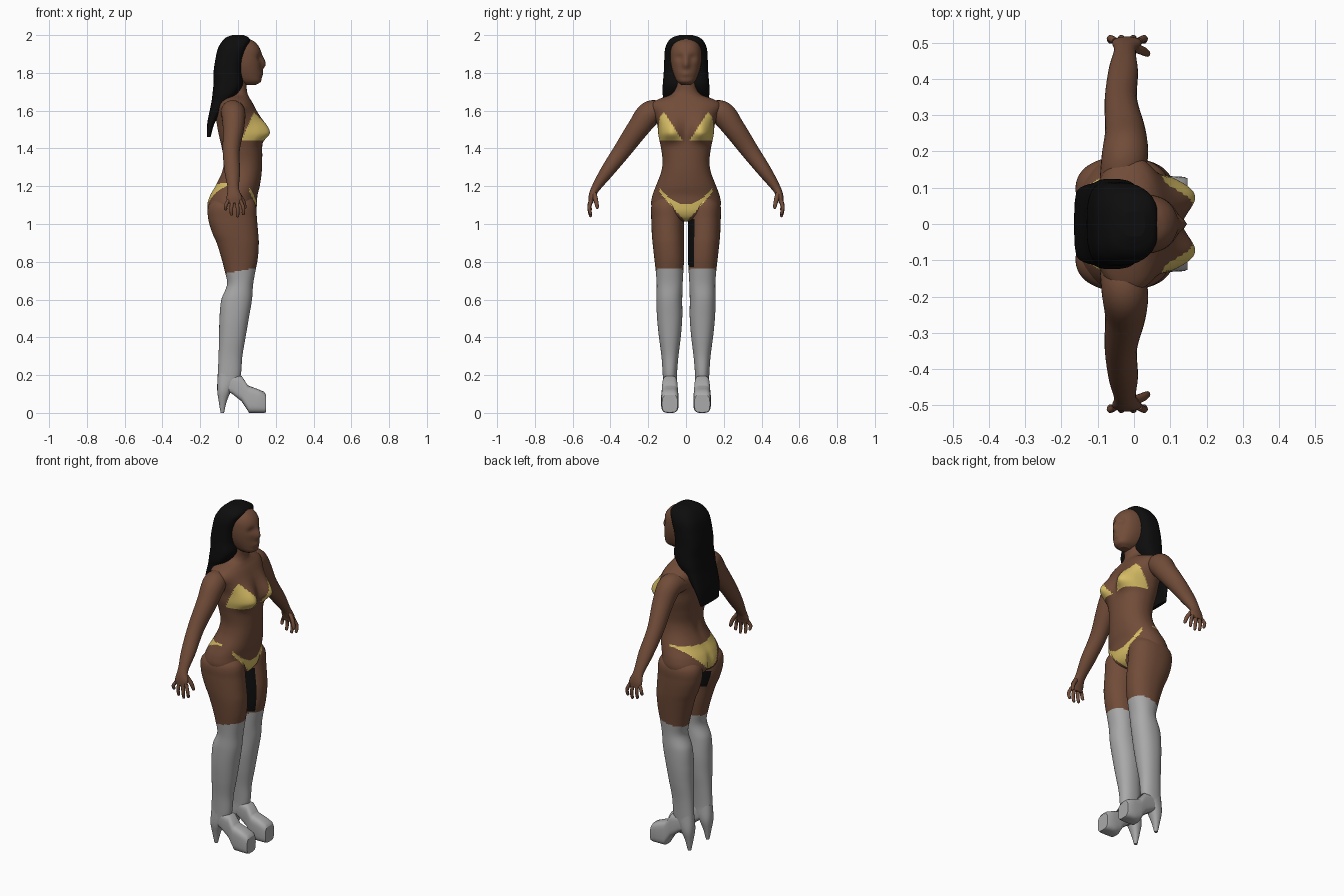
import bpy, bmesh, math
from mathutils import Vector


def material(name, rgb):
    m = bpy.data.materials.new(name)
    m.diffuse_color = (*rgb, 1)
    return m


SKIN = material("brown skin", (0.165, 0.072, 0.040))
BLACK = material("black hair", (0.004, 0.004, 0.004))
YELLOW = material("yellow fabric", (0.68, 0.51, 0.13))
GREY = material("grey boots", (0.40, 0.40, 0.40))


def resample(keys, n):
    """Smooth cubic interpolation of key tuples; the first value is the parameter."""
    def slope(i, k):
        a, b = keys[max(i - 1, 0)], keys[min(i + 1, len(keys) - 1)]
        return (b[k] - a[k]) / (b[0] - a[0])
    out = []
    t0, t1 = keys[0][0], keys[-1][0]
    for j in range(n + 1):
        t = t0 + (t1 - t0) * j / n
        i = 0
        while i < len(keys) - 2 and (t - keys[i + 1][0]) * (1 if t1 > t0 else -1) > 0:
            i += 1
        a, b = keys[i], keys[i + 1]
        h = b[0] - a[0]
        u = (t - a[0]) / h
        row = [t]
        for k in range(1, len(a)):
            row.append((2*u**3 - 3*u*u + 1) * a[k] + (u**3 - 2*u*u + u) * h * slope(i, k)
                       + (3*u*u - 2*u**3) * b[k] + (u**3 - u*u) * h * slope(i + 1, k))
        out.append(row)
    return out


def skin_rings(name, rings, mats, rule=None):
    """Join rings of points to a closed smooth surface; colour faces by rule(centre)."""
    bm = bmesh.new()
    vr = [[bm.verts.new(p) for p in r] for r in rings]
    n = len(vr[0])
    for a, b in zip(vr, vr[1:]):
        for i in range(n):
            bm.faces.new((a[i], a[(i + 1) % n], b[(i + 1) % n], b[i])).smooth = True
    bm.faces.new(vr[0])
    bm.faces.new(vr[-1])
    bmesh.ops.recalc_face_normals(bm, faces=bm.faces)
    if rule:
        for f in bm.faces:
            f.material_index = rule(f.calc_center_median(), f.normal)
    me = bpy.data.meshes.new(name)
    bm.to_mesh(me)
    bm.free()
    for m in mats:
        me.materials.append(m)
    ob = bpy.data.objects.new(name, me)
    bpy.context.collection.objects.link(ob)
    return ob


def oval(a0, a1, b0, b1, seg, power):
    for i in range(seg):
        t = 2 * math.pi * i / seg
        c, s = math.cos(t), math.sin(t)
        yield ((a0 + a1) / 2 + (a1 - a0) / 2 * math.copysign(abs(c) ** (2 / power), c),
               (b0 + b1) / 2 + (b1 - b0) / 2 * math.copysign(abs(s) ** (2 / power), s))


def loft(name, keys, mats, n=40, seg=48, power=2.0, deform=None, rule=None, side=1, along="z"):
    """Keys: position, then the two extents (a0, a1, b0, b1) of an oval section."""
    rings = []
    for t, *box in (resample(keys, n) if n else keys):
        ring = []
        for a, b in oval(*box, seg, power):
            p = Vector((a, b * side, t)) if along == "z" else Vector((t, b * side, a))
            if deform:
                deform(p)
            ring.append(p)
        rings.append(ring)
    return skin_rings(name, rings, mats, rule)


def tube(name, pts, mat, side, n=12, seg=12):
    """Limb along points (x, y, z, radius in x, radius across)."""
    rows = resample([(i, *p) for i, p in enumerate(pts)], n)
    rings = []
    for i, (_, x, y, z, rx, rp) in enumerate(rows):
        a, b = rows[max(i - 1, 0)], rows[min(i + 1, n)]
        d = Vector((0, b[2] - a[2], b[3] - a[3])).normalized()
        across = Vector((0, -d.z, d.y))
        ring = []
        for u, v in oval(-rx, rx, -rp, rp, seg, 2):
            p = Vector((x + u, y, z)) + across * v
            p.y *= side
            ring.append(p)
        rings.append(ring)
    return skin_rings(name, rings, [mat])


def bump(v, c, s):
    return math.exp(-((v - c) / s) ** 2 / 2)


def sym(keys):
    return [(z, a, b, -w, w) for z, a, b, w in keys]


# Bikini shape, shared by torso and thighs
def brief(c):
    y, z = abs(c.y), c.z
    if c.x > 0:
        return y < 0.14 and 1.01 + 1.12 * y < z < 1.105 + 4.5 * y * y
    return 1.035 + 1.15 * y < z < 1.205 + 0.1 * y


def torso_rule(c, n):
    y, z = abs(c.y), c.z
    top = (1.442 < z < 1.592 and c.x > 0.015 + (z - 1.44) * 0.45
           and y > 0.03 + (z - 1.46) * 0.65)
    return 1 if top or brief(c) else 0


def torso_deform(p):
    y, z = abs(p.y), p.z
    if p.x > 0.02:      # bust
        w = min(1, (p.x - 0.02) / 0.05)
        p.x += 0.06 * w * bump(y, 0.085, 0.042) * bump(z, 1.485, 0.055 if z > 1.485 else 0.032)
    elif p.x < -0.03:   # cleft and spine
        p.x += 0.03 * bump(y, 0, 0.014) * bump(z, 1.05, 0.05) + 0.01 * bump(y, 0, 0.02) * bump(z, 1.38, 0.1)


# Torso and neck
loft("torso", sym([
    (1.012, -.06, .045, .02), (1.03, -.115, .075, .09), (1.06, -.155, .093, .165),
    (1.10, -.165, .10, .184), (1.15, -.15, .103, .178), (1.20, -.122, .115, .160),
    (1.27, -.09, .125, .133), (1.33, -.08, .128, .124), (1.40, -.09, .128, .132),
    (1.47, -.105, .125, .146), (1.53, -.115, .118, .153), (1.58, -.12, .105, .172),
    (1.62, -.115, .088, .188), (1.645, -.105, .075, .175), (1.665, -.09, .062, .135),
    (1.685, -.075, .052, .08), (1.72, -.06, .046, .058), (1.80, -.05, .05, .055)]),
    [SKIN, YELLOW], n=150, seg=112, power=2.15, deform=torso_deform, rule=torso_rule)


# Head with nose, lips, and eye hollows
def face_deform(p):
    y, z = abs(p.y), p.z
    if p.x > 0.03:
        p.x += (0.022 * bump(y, 0, 0.012) * bump(z, 1.845, 0.018 if z < 1.845 else 0.03)
                + 0.008 * bump(y, 0, 0.02) * bump(z, 1.795, 0.012)
                - 0.010 * bump(y, 0.034, 0.016) * bump(z, 1.88, 0.014))


loft("head", sym([
    (1.737, .03, .095, .025), (1.752, 0, .120, .045), (1.78, -.04, .124, .061),
    (1.83, -.08, .124, .077), (1.88, -.10, .125, .083), (1.93, -.10, .115, .080),
    (1.965, -.08, .088, .063), (1.985, -.05, .05, .035)]),
    [SKIN], n=50, seg=64, power=2.3, deform=face_deform)

# Long hair
loft("hair", sym([
    (2.0, -.03, .03, .035), (1.99, -.06, .053, .068), (1.97, -.082, .066, .092),
    (1.93, -.106, .05, .110), (1.87, -.12, .03, .115), (1.80, -.13, .022, .118),
    (1.74, -.13, .027, .123), (1.69, -.135, .0, .124), (1.65, -.14, -.04, .116),
    (1.60, -.15, -.085, .110), (1.53, -.163, -.125, .100), (1.46, -.165, -.145, .082)]),
    [BLACK], n=54, seg=48, power=3.0)

LEG = [
    (1.15, -.11, .07, .03, .15), (1.10, -.155, .094, .012, .182), (1.03, -.158, .10, .010, .184),
    (.95, -.135, .107, .010, .181), (.90, -.113, .110, .010, .177), (.82, -.088, .105, .010, .168),
    (.75, -.070, .092, .014, .160), (.68, -.058, .080, .018, .155), (.60, -.088, .074, .020, .157),
    (.50, -.098, .057, .020, .153), (.40, -.100, .040, .028, .143), (.30, -.103, .023, .040, .130),
    (.20, -.107, .015, .048, .123), (.15, -.110, .0, .048, .121)]
HEEL = [(.21, -.107, .01, .050, .122), (.12, -.110, -.035, .048, .122),
        (.06, -.102, -.060, .062, .108), (0, -.092, -.074, .076, .094)]
FOOT = [(-.09, .13, .20, .055, .115), (-.03, .10, .20, .049, .122), (.02, .06, .195, .045, .126),
        (.05, .015, .148, .041, .130), (.058, .0, .143, .040, .131), (.10, .0, .128, .039, .132),
        (.138, .0, .112, .041, .130), (.148, .003, .095, .045, .126)]
ARM = [
    (-.035, .12, 1.590, .060, .055), (-.025, .19, 1.585, .064, .066), (-.024, .255, 1.505, .056, .058),
    (-.036, .34, 1.385, .045, .047), (-.030, .42, 1.275, .041, .036), (-.025, .478, 1.190, .030, .023),
    (-.020, .498, 1.145, .040, .018), (-.020, .505, 1.110, .038, .012)]

for side, tag in ((1, "left"), (-1, "right")):
    # Leg: skin above, tall boot below, dark inner thigh
    def leg_rule(c, n):
        y = c.y * side
        if c.z < 0.75 + 0.2 * c.x:
            return 1
        if brief(c):
            return 2
        front_edge = 0.10 if side > 0 else 0.0
        low = 0.77 if side > 0 else 0.93
        return 3 if y < 0.042 and low < c.z < 1.03 and c.x < front_edge else 0

    loft(tag + "_leg", LEG, [SKIN, GREY, YELLOW, BLACK], n=130, seg=72, power=2.2,
         rule=leg_rule, side=side)
    # Platform boot foot and heel
    loft(tag + "_boot_heel", HEEL, [GREY], n=12, seg=20, power=2.4, side=side)
    loft(tag + "_boot_foot", FOOT, [GREY], n=0, seg=32, power=3.6, side=side, along="x")
    # Arm, fingers and thumb
    tube(tag + "_arm", ARM, SKIN, side, n=48, seg=28)
    for i, (x, tip) in enumerate(((-.050, 1.072), (-.030, 1.045), (-.008, 1.037), (.012, 1.048))):
        fan = x + (x + .02) * 0.5
        tube(f"{tag}_finger_{i + 1}", [(x, .503, 1.125, .011, .011),
             (fan, .512, (1.125 + tip) / 2, .0095, .0095),
             (fan, .505, tip + .006, .008, .008), (fan, .503, tip, .003, .003)], SKIN, side)
    tube(tag + "_thumb", [(-.002, .488, 1.165, .014, .014), (.025, .477, 1.125, .012, .012),
         (.036, .470, 1.09, .009, .009), (.037, .468, 1.08, .003, .003)], SKIN, side)
